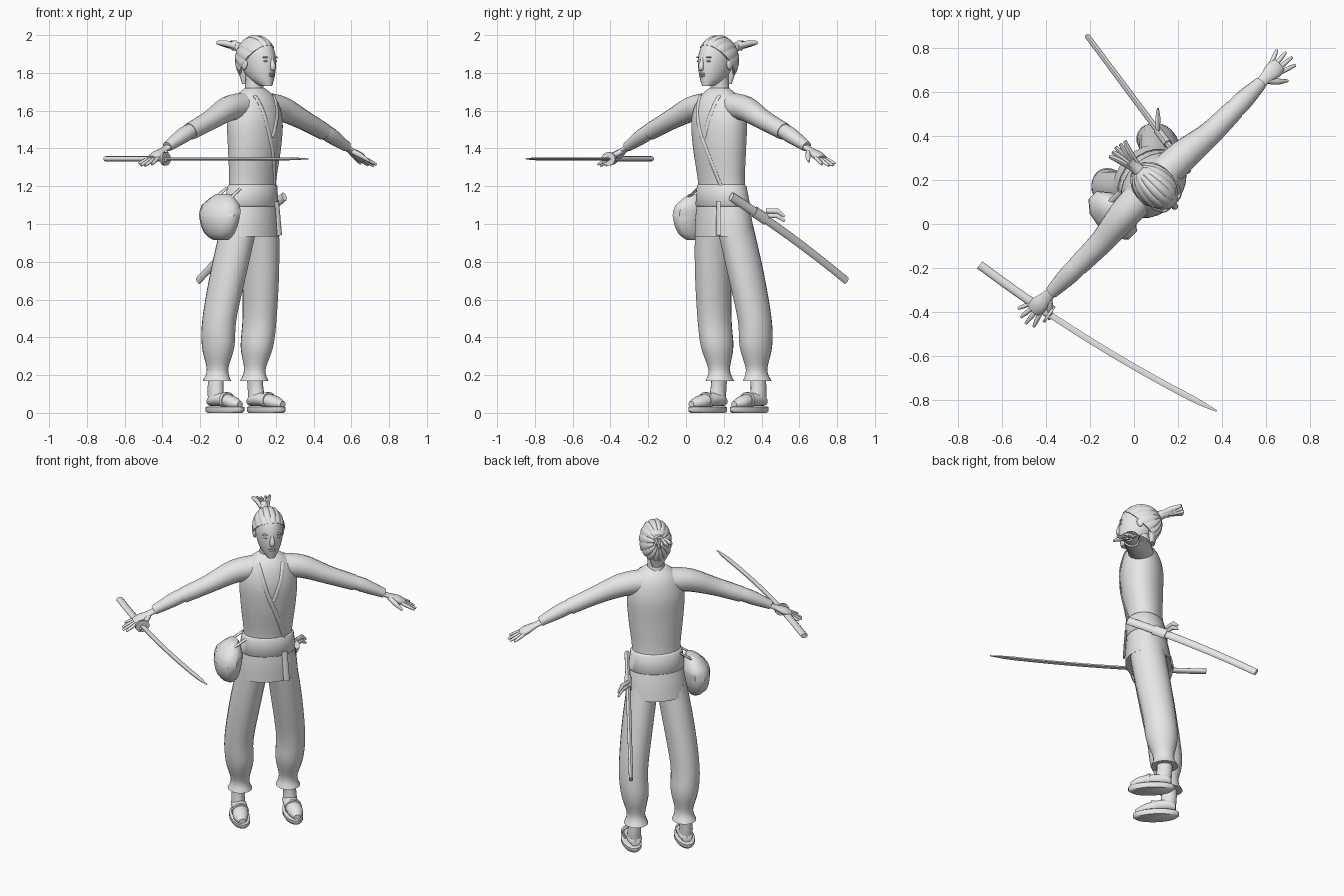
import bpy, bmesh, math
from mathutils import Vector, Matrix
from mathutils.bvhtree import BVHTree

old = bpy.data.objects.get("Cube")
if old:
    bpy.data.objects.remove(old, do_unlink=True)

GREY = (0.8, 0.8, 0.8, 1)
clay = bpy.data.materials.new("plain_grey")
clay.use_nodes = True
clay.diffuse_color = GREY
clay.node_tree.nodes["Principled BSDF"].inputs["Base Color"].default_value = GREY

ACROSS, BACK, UP = Vector((1, 0, 0)), Vector((0, 1, 0)), Vector((0, 0, 1))
WORLD = Matrix.Identity(4)
# The figure is built facing -y, then turned as a whole
TURN = Matrix.Translation((0.1, 0.165, 0)) @ Matrix.Rotation(math.radians(45), 4, 'Z')
SIDES = ((1, "left_"), (-1, "right_"))
made = []


def finish(name, bm, frame=TURN):
    bmesh.ops.recalc_face_normals(bm, faces=bm.faces)
    mesh = bpy.data.meshes.new(name)
    bm.to_mesh(mesh)
    bm.free()
    mesh.materials.append(clay)
    obj = bpy.data.objects.new(name, mesh)
    obj.matrix_world = frame
    bpy.context.collection.objects.link(obj)
    made.append(obj)
    return mesh


def bridge(bm, loops):
    for lower, upper in zip(loops, loops[1:]):
        for k in range(len(lower)):
            bm.faces.new((lower[k - 1], lower[k], upper[k], upper[k - 1]))


def spline(values, steps):
    """Smooth curve through numbers or vectors."""
    out = []
    for i in range(len(values) - 1):
        a, b, c = values[max(i - 1, 0)], values[i], values[i + 1]
        d = values[min(i + 2, len(values) - 1)]
        for k in range(steps):
            f = k / steps
            out.append(b + ((c - a) * f + (a * 2 - b * 5 + c * 4 - d) * f * f
                            + (b * 3 - a - c * 3 + d) * f ** 3) / 2)
    return out + [values[-1]]


def tube(name, points, radii, squash=1.0, ref=ACROSS, along=None,
         sides=16, steps=4, mirror=1, frame=TURN):
    """Skin ellipses along a path; squash is the radius away from ref over the one along it."""
    bm = bmesh.new()
    path = spline([Vector((mirror * x, y, z)) for x, y, z in points], steps)
    loops = []
    for i, (centre, radius) in enumerate(zip(path, spline(radii, steps))):
        t = along or (path[min(i + 1, len(path) - 1)] - path[max(i - 1, 0)]).normalized()
        u = (ref - t * ref.dot(t)).normalized()
        v = t.cross(u) * squash
        angles = [math.tau * k / sides for k in range(sides)]
        loops.append([bm.verts.new(centre + radius * (u * math.cos(a) + v * math.sin(a)))
                      for a in angles])
    bridge(bm, loops)
    bm.faces.new(loops[0])
    bm.faces.new(loops[-1])
    return finish(name, bm, frame)


def ball(name, centre, size, mirror=1):
    bm = bmesh.new()
    bmesh.ops.create_uvsphere(bm, u_segments=14, v_segments=8, radius=1)
    bmesh.ops.scale(bm, vec=size, verts=bm.verts)
    x, y, z = centre
    bmesh.ops.translate(bm, vec=(mirror * x, y, z), verts=bm.verts)
    finish(name, bm)


def spine(z):
    return Vector((0, max(.015, .05 - .08 * (z - 1)), z))


def trunk(name, heights, radii, steps=4):
    return tube(name, [spine(z) for z in heights], radii, .75, along=UP, sides=24, steps=steps)


# Torso, belt and jacket skirt
body = trunk("jacket_body", (1.04, 1.2, 1.4, 1.55, 1.66, 1.72), (.155, .14, .16, .167, .13, .06))
trunk("jacket_skirt", (1.13, 1.03, .935), (.15, .17, .18))
trunk("belt", (1.09, 1.1, 1.2, 1.21), (.155, .165, .15, .14), steps=1)

# Crossed lapels laid on the chest
surface = BVHTree.FromPolygons([v.co for v in body.vertices], [p.vertices for p in body.polygons])


def lapel(name, *corners):
    line = spline([Vector((x, -1, z)) for x, z in corners], 6)
    hits = [surface.ray_cast(p, BACK)[0] for p in line]
    tube(name, hits, [.012] * len(hits), .5, sides=8, steps=1)


lapel("right_lapel", (-.07, 1.68), (-.03, 1.52), (.03, 1.36), (.08, 1.2))
lapel("left_lapel", (.07, 1.68), (.05, 1.58), (.01, 1.46))
tube("collar", [spine(1.69), spine(1.71)], (.08, .07), .8, along=UP, steps=1)
tube("belt_end", [(.08, -.07, 1.12), (.09, -.08, .94)], (.016, .018), .4, sides=8)

# Neck, head and face
tube("neck", [(0, .03, 1.65), (0, .02, 1.72), (0, .01, 1.82)], (.06, .05, .05), along=UP)
tube("head", [(0, -.07, 1.73), (0, -.035, 1.77), (0, -.015, 1.83), (0, 0, 1.9), (0, .01, 1.96), (0, .01, 1.99)],
     (.025, .055, .074, .08, .065, .02), 1.4, along=UP, sides=20)
tube("nose", [(0, -.11, 1.88), (0, -.12, 1.83), (0, -.11, 1.82)], (.007, .016, .01), sides=10)
for z in (1.785, 1.796):
    ball("lip", (0, -.11, z), (.02, .01, .006))
for s, side in SIDES:
    ball(side + "ear", (.08, .015, 1.85), (.012, .022, .034), s)
    ball(side + "eye", (.034, -.1, 1.862), (.015, .01, .006), s)
    ball(side + "brow", (.034, -.1, 1.883), (.022, .01, .005), s)

# Braided hair: ridges run from the hairline to the knot
COLUMNS, ROWS = 96, 14
tilt = math.radians(20)
pole = BACK * math.cos(tilt) + UP * math.sin(tilt)
crown = UP * math.cos(tilt) - BACK * math.sin(tilt)
bm = bmesh.new()
grid = []
for j in range(ROWS + 1):
    row = []
    for k in range(COLUMNS):
        turn = math.tau * k / COLUMNS
        hairline = math.radians(95 + 28 * math.cos(turn))
        sweep = hairline * max(.03, min(j / (ROWS - 1), 1))
        ring = crown * math.cos(turn) + ACROSS * math.sin(turn)
        d = pole * math.cos(sweep) + ring * math.sin(sweep)
        ridge = .955 + .045 * abs(math.sin(8 * turn)) ** .6 if j < ROWS else .86
        row.append(bm.verts.new((d.x * .094 * ridge, .008 + d.y * .127 * ridge, 1.87 + d.z * .131 * ridge)))
    grid.append(row)
bridge(bm, grid)
finish("braided_hair", bm)
tube("nape_hair", [(0, .08, 1.82), (0, .075, 1.74)], (.06, .03), .5, along=UP)
tube("hair_tie", [(0, .11, 1.925), (0, .15, 1.94), (0, .17, 1.945)], (.03, .024, .028))
for i in range(-2, 3):
    rise = .005 * abs(i)
    tube("knot_strand", [(i * .008, .14, 1.94), (i * .015, .2, 1.945 + rise), (i * .025, .26 - rise, 1.95 + rise)],
         (.012, .014, .008), 1.2, sides=8)

for s, side in SIDES:
    # Arms: sleeve, wrapped forearm, open hand
    tube(side + "sleeve", [(.08, .02, 1.625), (.2, .015, 1.61), (.35, 0, 1.55), (.5, 0, 1.49)],
         (.075, .07, .055, .048), .95, BACK, mirror=s)
    tube(side + "forearm", [(.46, 0, 1.51), (.55, 0, 1.47), (.67, 0, 1.41)],
         (.04, .045, .03), .9, BACK, mirror=s)
    tube(side + "hand", [(.64, 0, 1.42), (.7, 0, 1.39), (.75, 0, 1.365), (.785, 0, 1.345)],
         (.027, .027, .04, .035), .55, BACK, mirror=s)
    for i, length in enumerate((.07, .085, .08, .06)):
        spread = .02 * i - .03
        root = Vector((.77, spread, 1.35))
        reach = Vector((length, spread * .8, -length / 2))
        tube(side + "finger", [root, root + reach * .6, root + reach], (.011, .01, .006),
             ref=BACK, sides=8, mirror=s)
    tube(side + "thumb", [(.7, -.015, 1.385), (.73, -.05, 1.36), (.765, -.08, 1.33)],
         (.014, .014, .006), ref=UP, sides=8, mirror=s)

    # Gathered trousers with a flared cuff
    tube(side + "trouser", [(.08, .05, 1), (.12, .09, .75), (.15, .13, .5), (.145, .145, .35),
                            (.14, .155, .23), (.14, .16, .17)],
         (.09, .09, .084, .08, .053, .07), 1.15, along=UP, sides=20, mirror=s)
    # Ankle, foot and sandal
    tube(side + "ankle", [(.14, .16, .22), (.15, .16, .13), (.15, .15, .06)],
         (.038, .038, .042), 1.2, along=UP, mirror=s)
    tube(side + "foot", [(.15, .2, .06), (.15, .17, .07), (.15, .1, .07), (.16, .02, .055), (.16, -.035, .045)],
         (.028, .042, .045, .044, .02), .8, along=-BACK, mirror=s)
    tube(side + "sandal", [(.155, .085, z) for z in (0, .01, .03, .035)], (.05, .056, .056, .05), 2.4,
         along=UP, sides=28, steps=1, mirror=s)
    tube(side + "sandal_strap", [(.155, .08, .065), (.155, .06, .065)], (.05, .05), .9,
         along=-BACK, steps=1, mirror=s)

# Hip pouch with flap and straps
tube("pouch", [(-.22, .05, .915), (-.23, .05, .95), (-.23, .05, 1.03), (-.22, .05, 1.1), (-.2, .05, 1.15)],
     (.03, .06, .08, .07, .03), 1.65, along=UP, sides=10, steps=2)
tube("pouch_flap", [(-.23, .05, 1.04), (-.22, .05, 1.1), (-.2, .05, 1.16)], (.082, .076, .03), 1.65,
     along=UP, sides=10, steps=2)
for y in (-.01, .1):
    tube("pouch_strap", [(-.22, y, 1.13), (-.13, y, 1.19)], (.012, .012), .5, BACK, sides=8)


def arc(start, end, bow, count):
    """Evenly spaced points on a shallow bow."""
    steps = [k / (count - 1) for k in range(count)]
    return [start.lerp(end, f) + bow * 4 * f * (1 - f) for f in steps]


def weapon(name, path, radii, squash, sides=10):
    tube(name, path, radii, squash, UP, sides=sides, steps=1, frame=WORLD)


# Drawn sword in the right hand, gently bowed and lying flat
sword = arc(Vector((-.7, -.185, 1.345)), Vector((.375, -.848, 1.345)), Vector((-.015, -.025, 0)), 21)
weapon("sword_handle", sword[:7], [.014] * 7, 1.5)
weapon("sword_guard", [sword[6], sword[6].lerp(sword[7], .2)], (.036, .036), 1.2, 16)
weapon("sword_blade", sword[6:], [.008] * 13 + [.006, .002], 2, 6)

# Scabbard on the left hip with a tied cord
sheath = arc(Vector((.245, .24, 1.145)), Vector((-.21, .85, .7)), UP * .015, 11)
weapon("scabbard", sheath, [.025 - .0004 * k for k in range(11)], .6)
weapon("scabbard_cord", sheath[2:4], (.031, .031), .65)
for lift in (.02, .045):
    knot = sheath[3] + UP * lift
    weapon("cord_tail", [knot, knot + BACK * .06, knot + BACK * .1 - UP * .03], (.012, .014, .006), .8, 8)

bpy.ops.object.select_all(action='DESELECT')
for obj in made:
    obj.select_set(True)
bpy.context.view_layer.objects.active = made[0]
bpy.ops.object.shade_smooth_by_angle(angle=math.radians(50))
